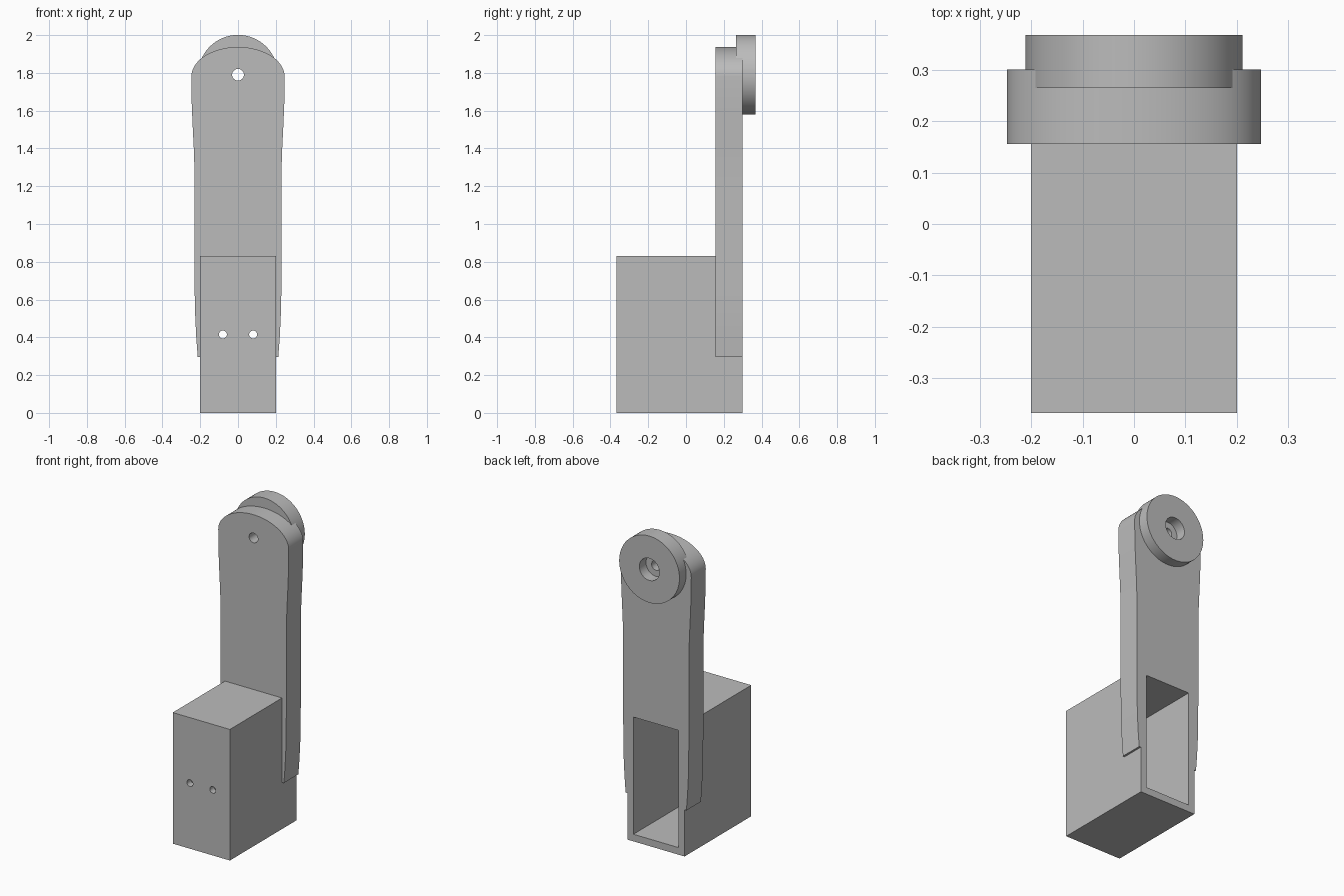
import bpy
import bmesh
import math
from mathutils import Matrix

if "Cube" in bpy.data.objects:
    bpy.data.objects.remove(bpy.data.objects["Cube"])

grey = bpy.data.materials.new("plain_grey")
grey.use_nodes = True
colour = (0.5, 0.5, 0.5, 1)
grey.diffuse_color = colour
grey.node_tree.nodes["Principled BSDF"].inputs["Base Color"].default_value = colour


def finish(name, bm):
    bmesh.ops.recalc_face_normals(bm, faces=bm.faces)
    mesh = bpy.data.meshes.new(name)
    bm.to_mesh(mesh)
    bm.free()
    mesh.materials.append(grey)
    obj = bpy.data.objects.new(name, mesh)
    bpy.context.collection.objects.link(obj)
    return obj


def extrude_profile(name, profile, y0, y1):
    """Extrude an (x, z) outline along y."""
    bm = bmesh.new()
    face = bm.faces.new([bm.verts.new((x, y0, z)) for x, z in profile])
    ext = bmesh.ops.extrude_face_region(bm, geom=[face])
    moved = [v for v in ext["geom"] if isinstance(v, bmesh.types.BMVert)]
    bmesh.ops.translate(bm, verts=moved, vec=(0, y1 - y0, 0))
    return finish(name, bm)


def box(name, half_x, y0, y1, z0, z1):
    outline = [(-half_x, z0), (half_x, z0), (half_x, z1), (-half_x, z1)]
    return extrude_profile(name, outline, y0, y1)


def rod(name, x, z, radius, y0, y1, sides=64):
    bm = bmesh.new()
    place = Matrix.Translation((x, (y0 + y1) / 2, z)) @ Matrix.Rotation(math.pi / 2, 4, "X")
    bmesh.ops.create_cone(bm, cap_ends=True, segments=sides, radius1=radius,
                          radius2=radius, depth=y1 - y0, matrix=place)
    return finish(name, bm)


def combine(target, other, operation):
    """Apply a boolean and discard the tool object."""
    other.hide_render = True
    mod = target.modifiers.new("combine", "BOOLEAN")
    mod.operation, mod.solver, mod.object = operation, "EXACT", other
    bpy.context.view_layer.objects.active = target
    bpy.ops.object.modifier_apply(modifier=mod.name)
    bpy.data.objects.remove(other)


def smooth(obj):
    bpy.ops.object.select_all(action="DESELECT")
    obj.select_set(True)
    bpy.context.view_layer.objects.active = obj
    bpy.ops.object.shade_smooth_by_angle(angle=math.radians(30))


PIVOT, BACK, ARM_FRONT = 1.79, 0.30, 0.155

# Arm outline: tapered side, mirrored, under an elliptical crown
side = [(0.213, 0.295), (0.221, 0.4), (0.226, 0.5), (0.229, 0.62), (0.23, 0.8),
        (0.23, 1.28), (0.234, 1.4), (0.24, 1.52), (0.245, 1.64)]
crown = [(0.247 * math.cos(a), 1.78 + 0.157 * math.sin(a))
         for a in (math.pi * i / 40 for i in range(41))]
outline = side + crown + [(-x, z) for x, z in reversed(side)]

# Housing merged with the arm, then hollowed from the back
body = box("housing_and_arm", 0.2, -0.367, BACK, 0, 0.83)
combine(body, extrude_profile("arm", outline, ARM_FRONT, BACK), "UNION")
combine(body, box("cavity", 0.158, -0.325, BACK + 0.1, 0.045, 0.787), "DIFFERENCE")

# Screw holes in the housing front and pivot hole in the arm
for x in (-0.08, 0.08):
    combine(body, rod("screw_hole", x, 0.415, 0.021, -0.5, -0.2, 32), "DIFFERENCE")
combine(body, rod("pivot_hole", 0, PIVOT, 0.031, 0, 0.5, 32), "DIFFERENCE")
smooth(body)

# Round boss behind the top of the arm
boss = rod("pivot_boss", 0, PIVOT, 0.211, 0.264, 0.367, 96)
combine(boss, rod("boss_bore", 0, PIVOT, 0.07, 0, 0.6), "DIFFERENCE")
smooth(boss)
